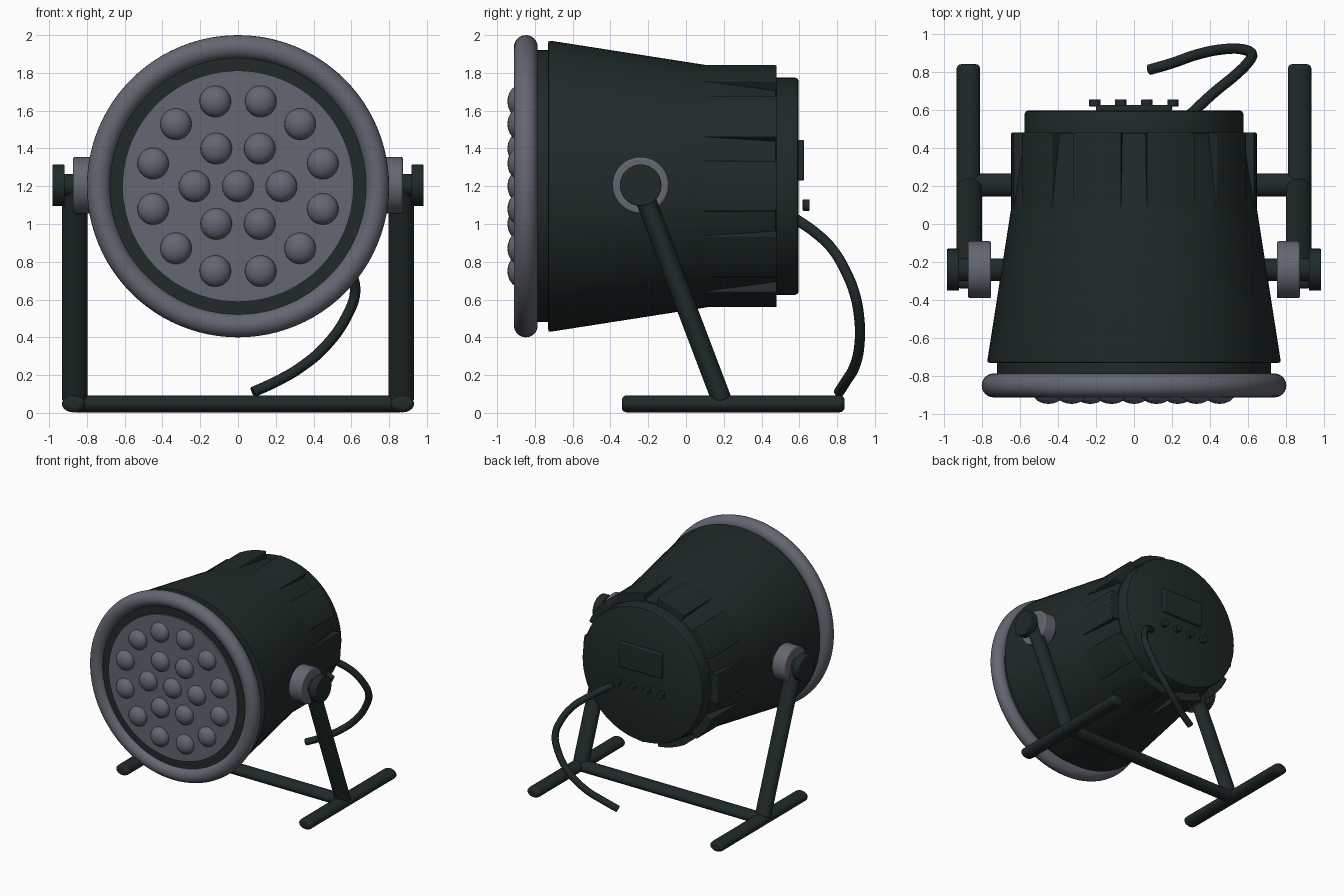
import bpy, bmesh, math
from mathutils import Vector, Matrix

if "Cube" in bpy.data.objects:
    bpy.data.objects.remove(bpy.data.objects["Cube"])

CZ = 1.2  # height of the lamp axis


def material(name, rgb):
    m = bpy.data.materials.new(name)
    m.diffuse_color = (*rgb, 1)
    m.use_nodes = True
    m.node_tree.nodes["Principled BSDF"].inputs["Base Color"].default_value = m.diffuse_color
    return m


DARK = material("dark green black", (0.014, 0.023, 0.023))
GREY = material("slate grey", (0.125, 0.135, 0.165))


def finish(name, bm, mat, bevel=0, angle=35):
    bmesh.ops.recalc_face_normals(bm, faces=bm.faces)
    me = bpy.data.meshes.new(name)
    bm.to_mesh(me)
    bm.free()
    me.materials.append(mat)
    ob = bpy.data.objects.new(name, me)
    bpy.context.collection.objects.link(ob)
    if bevel:
        b = ob.modifiers.new("bevel", 'BEVEL')
        b.width, b.segments, b.limit_method = bevel, 3, 'ANGLE'
    bpy.ops.object.select_all(action='DESELECT')
    ob.select_set(True)
    bpy.context.view_layer.objects.active = ob
    bpy.ops.object.shade_smooth_by_angle(angle=math.radians(angle))
    return ob


def lathe(name, profile, mat, closed=False, n=96):
    """Spin (radius, y) points around the lamp axis."""
    bm = bmesh.new()
    rings = []
    for r, y in profile:
        rings.append([bm.verts.new((r * math.cos(2 * math.pi * i / n), y,
                                    CZ + r * math.sin(2 * math.pi * i / n))) for i in range(n)])
    pairs = list(zip(rings, rings[1:]))
    if closed:
        pairs.append((rings[-1], rings[0]))
    else:
        bm.faces.new(rings[0])
        bm.faces.new(rings[-1])
    for a, b in pairs:
        for i in range(n):
            j = (i + 1) % n
            bm.faces.new((a[i], a[j], b[j], b[i]))
    return finish(name, bm, mat)


def rod(name, a, b, ru, rv, mat, bevel=0.01, n=32):
    """Oval rod from a to b; ru is the half width along the sideways axis."""
    a, b = Vector(a), Vector(b)
    d = (b - a).normalized()
    u = Vector((1, 0, 0)) if abs(d.x) < 0.9 else Vector((0, 1, 0))
    v = d.cross(u).normalized()
    rot = Matrix((u, v, d)).transposed().to_4x4()
    bm = bmesh.new()
    bmesh.ops.create_cone(bm, cap_ends=True, segments=n, radius1=1, radius2=1, depth=(b - a).length)
    bmesh.ops.transform(bm, matrix=Matrix.Translation((a + b) / 2) @ rot @ Matrix.Diagonal((ru, rv, 1, 1)),
                        verts=bm.verts)
    return finish(name, bm, mat, bevel)


# Housing: tapered shell, front neck and back cap
lathe("housing", [(0.755, -0.73), (0.768, -0.727), (0.77, -0.715), (0.584, 0.475), (0.57, 0.48)], DARK)
lathe("front_neck", [(0.72, -0.87), (0.72, -0.72)], DARK)
lathe("back_cap", [(0.575, 0.46), (0.575, 0.578), (0.57, 0.59), (0.558, 0.596)], DARK)

# Front rim and light plate
lathe("front_rim", [(0.737 + 0.063 * math.cos(t), -0.848 + 0.063 * math.sin(t))
                    for t in [2 * math.pi * k / 24 for k in range(24)]], GREY, closed=True)
lathe("light_plate", [(0.612, -0.86), (0.612, -0.885)], GREY)

# Domed lamps: one in the middle, then rings of six and twelve
bm = bmesh.new()
for count, radius, start in ((1, 0, 0), (6, 0.23, 0), (12, 0.465, 15)):
    for k in range(count):
        t = math.radians(start) + 2 * math.pi * k / count
        place = Matrix.Translation((radius * math.cos(t), -0.885, CZ + radius * math.sin(t)))
        bmesh.ops.create_uvsphere(bm, u_segments=24, v_segments=16, radius=1,
                                  matrix=place @ Matrix.Diagonal((0.083, 0.06, 0.083, 1)))
finish("lamp_domes", bm, GREY)

# Ten raised cooling ribs around the back half
bm = bmesh.new()
STEPS = 6
for k in range(10):
    secs = []
    for s in range(STEPS + 1):
        t = math.radians(36 * k - 12 + 24 * s / STEPS)
        secs.append([bm.verts.new((r * math.cos(t), y, CZ + r * math.sin(t)))
                     for r, y in ((0.645, 0.06), (0.645, 0.48), (0.52, 0.48), (0.52, 0.06))])
    for a, b in zip(secs, secs[1:]):
        for i in range(4):
            bm.faces.new((a[i], a[(i + 1) % 4], b[(i + 1) % 4], b[i]))
    bm.faces.new(secs[0])
    bm.faces.new(secs[-1])
finish("cooling_ribs", bm, DARK, 0.006)

# Back screen and four buttons
bm = bmesh.new()
bmesh.ops.create_cube(bm, size=1, matrix=Matrix.Translation((0, 0.603, 1.338)) @ Matrix.Diagonal((0.4, 0.044, 0.215, 1)))
finish("screen", bm, DARK, 0.008)
for k in range(4):
    x = -0.206 + 0.137 * k
    rod("button", (x, 0.618, 1.1), (x, 0.655, 1.1), 0.03, 0.03, DARK, 0.004, 20)

# Stand: both sides share the same parts
for s in (-1, 1):
    rod("pivot_hub", (s * 0.75, -0.24, 1.205), (s * 0.873, -0.24, 1.205), 0.15, 0.15, GREY, 0.012, 48)
    rod("pivot_pin", (s * 0.66, -0.24, 1.205), (s * 0.93, -0.24, 1.205), 0.06, 0.06, DARK)
    rod("pivot_knob", (s * 0.918, -0.24, 1.205), (s * 0.983, -0.24, 1.205), 0.11, 0.11, DARK, 0.006, 40)
    rod("leg", (s * 0.865, 0.19, 0.065), (s * 0.865, -0.25, 1.225), 0.067, 0.053, DARK)
    rod("foot", (s * 0.87, -0.34, 0.048), (s * 0.87, 0.84, 0.048), 0.062, 0.045, DARK, 0.025)
rod("cross_bar", (-0.87, 0.205, 0.048), (0.87, 0.205, 0.048), 0.06, 0.045, DARK)

# Power cable hanging from the back cap
path = [(0.28, 0.56, 1.04), (0.42, 0.69, 0.95), (0.53, 0.78, 0.86), (0.60, 0.85, 0.74), (0.62, 0.89, 0.64),
        (0.58, 0.915, 0.52), (0.47, 0.918, 0.36), (0.33, 0.89, 0.24), (0.2, 0.845, 0.165), (0.08, 0.81, 0.11)]
cu = bpy.data.curves.new("cable", 'CURVE')
cu.dimensions = '3D'
cu.bevel_depth, cu.bevel_resolution, cu.resolution_u, cu.use_fill_caps = 0.028, 3, 5, True
sp = cu.splines.new('BEZIER')
sp.bezier_points.add(len(path) - 1)
for p, co in zip(sp.bezier_points, path):
    p.co = co
    p.handle_left_type = p.handle_right_type = 'AUTO'
cu.materials.append(DARK)
bpy.context.collection.objects.link(bpy.data.objects.new("cable", cu))
